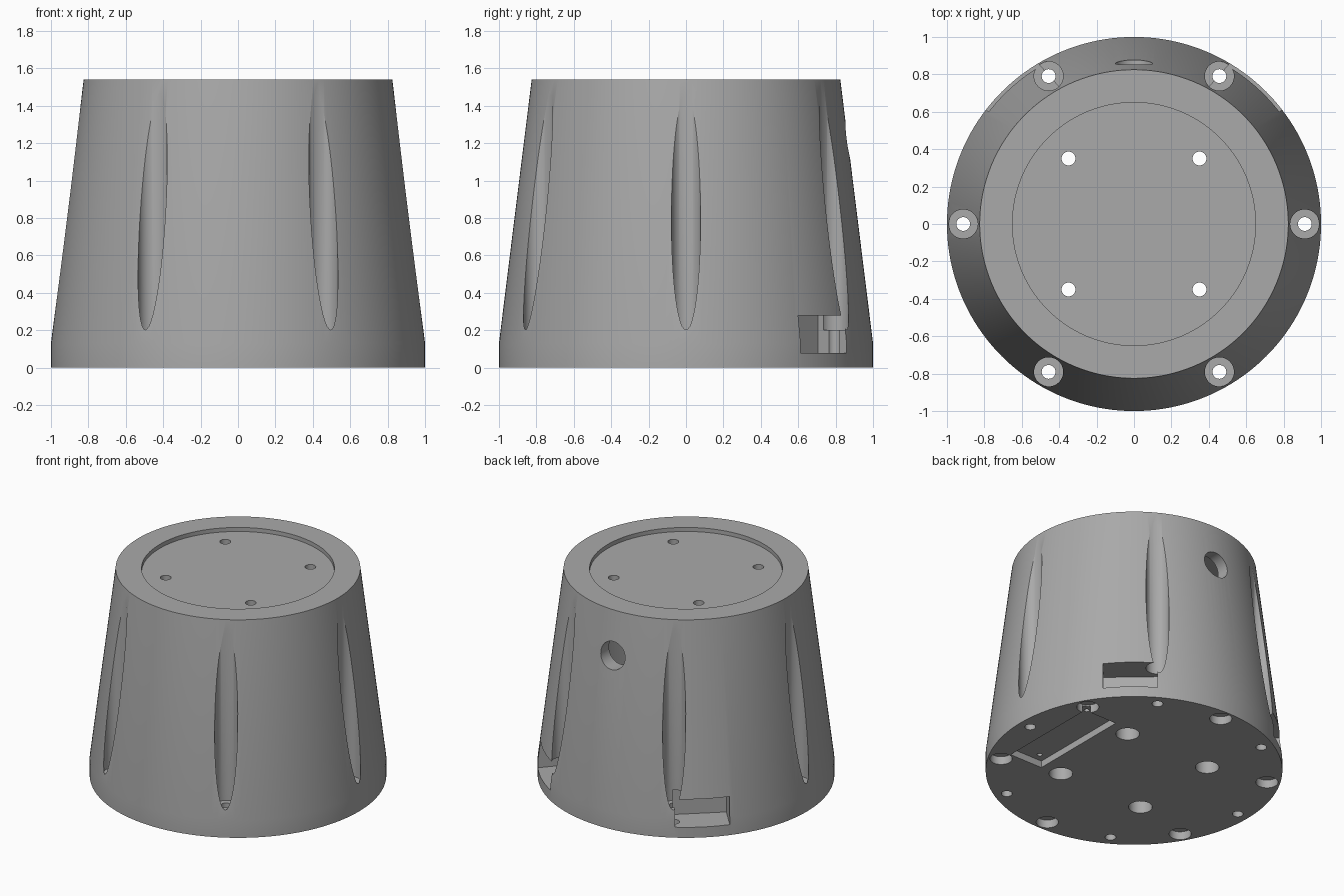
import bpy
from math import sin, cos, pi, radians

cube = bpy.data.objects.get("Cube")
if cube:
    bpy.data.objects.remove(cube)

GREY = (0.4, 0.4, 0.4, 1)
mat = bpy.data.materials.new("plain grey")
mat.use_nodes = True
mat.diffuse_color = GREY
mat.node_tree.nodes["Principled BSDF"].inputs["Base Color"].default_value = GREY


def lathe(name, profile, sides):
    """Closed solid of revolution from (radius, height) pairs."""
    verts = [(r * cos(2 * pi * i / sides), r * sin(2 * pi * i / sides), z)
             for r, z in profile for i in range(sides)]
    faces = [tuple(reversed(range(sides))),
             tuple(range((len(profile) - 1) * sides, len(profile) * sides))]
    for k in range(len(profile) - 1):
        for i in range(sides):
            a, b = k * sides + i, k * sides + (i + 1) % sides
            faces.append((a, b, b + sides, a + sides))
    mesh = bpy.data.meshes.new(name)
    mesh.from_pydata(verts, [], faces)
    mesh.materials.append(mat)
    obj = bpy.data.objects.new(name, mesh)
    bpy.context.collection.objects.link(obj)
    return obj


def cut(cutter):
    """Subtract a cutter from the body, then discard it."""
    cutter.hide_render = True
    bpy.context.view_layer.objects.active = body
    mod = body.modifiers.new("cut", 'BOOLEAN')
    mod.operation = 'DIFFERENCE'
    mod.solver = 'EXACT'
    mod.object = cutter
    bpy.ops.object.modifier_apply(modifier=mod.name)
    bpy.data.objects.remove(cutter)


def bore(x, y, radius, low, high, sides=32):
    hole = lathe("bore_cutter", [(radius, low), (radius, high)], sides)
    hole.location = (x, y, 0)
    cut(hole)


def box(center, size, turn=0):
    bpy.ops.mesh.primitive_cube_add(size=1, location=center, rotation=(0, 0, turn))
    obj = bpy.context.object
    obj.scale = size
    obj.data.materials.append(mat)
    cut(obj)


# Tapered shell with a short straight base band
body = lathe("tapered_housing", [(1, 0), (1, 0.13), (0.825, 1.54)], 160)

# Inner chamber and shallow round recess in the top
bore(0, 0, 0.77, 0.3, 1.43, 96)
bore(0, 0, 0.65, 1.51, 1.6, 96)

# Side flutes with screw holes, and blind magnet sockets between them
for k in range(6):
    a = k * pi / 3
    bore(0.913 * cos(a), 0.913 * sin(a), 0.078, 0.2, 1.6, 48)
    bore(0.913 * cos(a), 0.913 * sin(a), 0.037, -0.1, 0.25)
    a += pi / 6
    bore(0.91 * cos(a), 0.91 * sin(a), 0.075, -0.1, 0.06)

# Mounting holes through the floor and top, wider at the bottom
for x in (-0.35, 0.35):
    for y in (-0.35, 0.35):
        bore(x, y, 0.037, -0.1, 1.6)
        bore(x, y, 0.08, -0.1, 0.1)

# Cable hole in the back
hole = lathe("cable_hole_cutter", [(0.1, 0), (0.1, 0.5)], 48)
hole.location = (0, 1.05, 1.22)
hole.rotation_euler = (pi / 2, 0, 0)
cut(hole)

# Rectangular ports on both rear flanks
for angle in (48.5, 131.5):
    a = radians(angle)
    box((0.93 * cos(a), 0.93 * sin(a), 0.178), (0.3, 0.37, 0.2), a)

# Shallow plate recess under the floor with two screw holes
box((0.64, 0.02, 0), (0.27, 0.78, 0.1))
for x, y in ((0.57, -0.31), (0.71, 0.35)):
    bore(x, y, 0.018, -0.1, 0.15, 16)

bpy.ops.object.select_all(action='DESELECT')
body.select_set(True)
bpy.context.view_layer.objects.active = body
bpy.ops.object.shade_smooth_by_angle(angle=radians(30))
